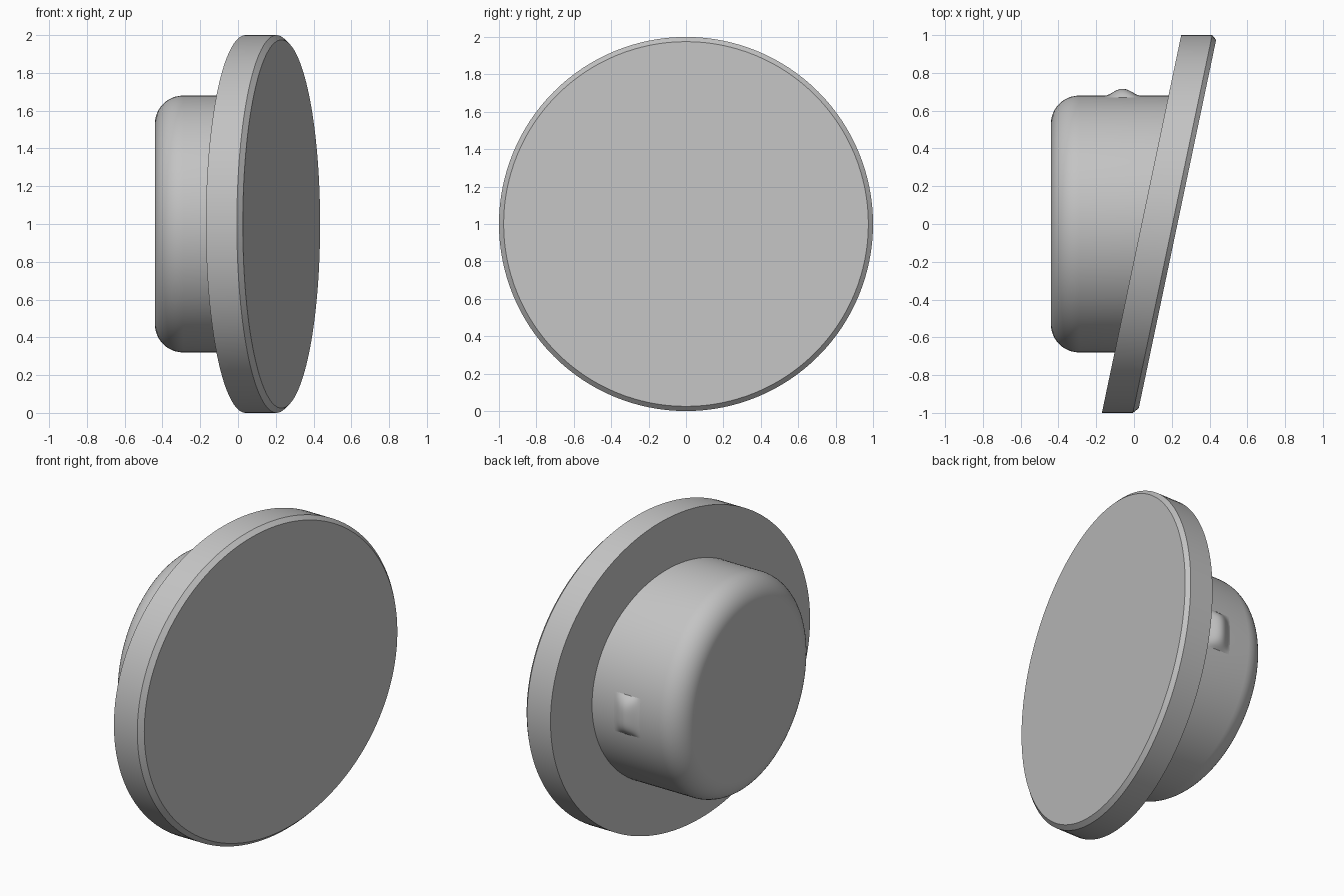
import bpy, bmesh
from math import cos, sin, pi, sqrt, radians

cube = bpy.data.objects.get("Cube")
if cube:
    bpy.data.objects.remove(cube)

SLANT = 0.21      # how far the disc leans along x per unit of y
BODY_R = 0.68
BODY_X = -0.44
FILLET = 0.15
BACK_X = 0.04
SIDES = 128

grey = bpy.data.materials.new("plain grey")
grey.use_nodes = True
grey.diffuse_color = (0.55, 0.55, 0.55, 1)
grey.node_tree.nodes["Principled BSDF"].inputs["Base Color"].default_value = grey.diffuse_color


def finish(bm, name):
    mesh = bpy.data.meshes.new(name)
    bm.to_mesh(mesh)
    bm.free()
    mesh.materials.append(grey)
    obj = bpy.data.objects.new(name, mesh)
    bpy.context.collection.objects.link(obj)
    bpy.ops.object.select_all(action='DESELECT')
    obj.select_set(True)
    bpy.context.view_layer.objects.active = obj
    bpy.ops.object.shade_smooth_by_angle(angle=radians(30))
    return obj


def lathe(name, profile, cap_start=False, cap_end=False):
    """Spin (x, radius, slant) points about the x axis, leaning each ring by its slant."""
    bm = bmesh.new()
    rings = []
    for x, r, slant in profile:
        ring = []
        for i in range(SIDES):
            y, z = r * cos(2 * pi * i / SIDES), r * sin(2 * pi * i / SIDES)
            ring.append(bm.verts.new((x + slant * y, y, 1 + z)))
        rings.append(ring)
    for a, b in zip(rings, rings[1:]):
        for i in range(SIDES):
            j = (i + 1) % SIDES
            bm.faces.new((a[i], a[j], b[j], b[i]))
    if cap_start:
        bm.faces.new(rings[0][::-1])
    if cap_end:
        bm.faces.new(rings[-1])
    return finish(bm, name)


# Round body with a filleted end, cut off along the slanted disc
steps = 12
fillet = []
for i in range(steps + 1):
    a = pi / 2 * i / steps
    fillet.append((BODY_X + FILLET * (1 - cos(a)), BODY_R - FILLET * (1 - sin(a)), 0))
lathe("round_body", fillet + [(BACK_X, BODY_R, SLANT)], cap_start=True)

# Slanted disc with a chamfered front edge
lathe("slanted_disc", [(BACK_X, BODY_R, SLANT), (BACK_X, 1, SLANT),
                       (0.204, 1, SLANT), (0.23, 0.975, SLANT)], cap_end=True)

# Small soft bump on the back of the body, with flared sides
bm = bmesh.new()
N = 20
grid = []
for i in range(N + 1):
    u = 2 * i / N - 1
    row = []
    for j in range(N + 1):
        v = 2 * j / N - 1
        x = -0.06 + 0.09 * u
        z = 0.125 * v
        rise = 0.036 * cos(pi / 2 * u) ** 1.5 * (1 - v ** 4) if abs(u) < 1 else 0
        row.append(bm.verts.new((x, sqrt(BODY_R ** 2 - z ** 2) + rise, 1 + z)))
    grid.append(row)
for i in range(N):
    for j in range(N):
        bm.faces.new((grid[i][j], grid[i][j + 1], grid[i + 1][j + 1], grid[i + 1][j]))
finish(bm, "locating_bump")
